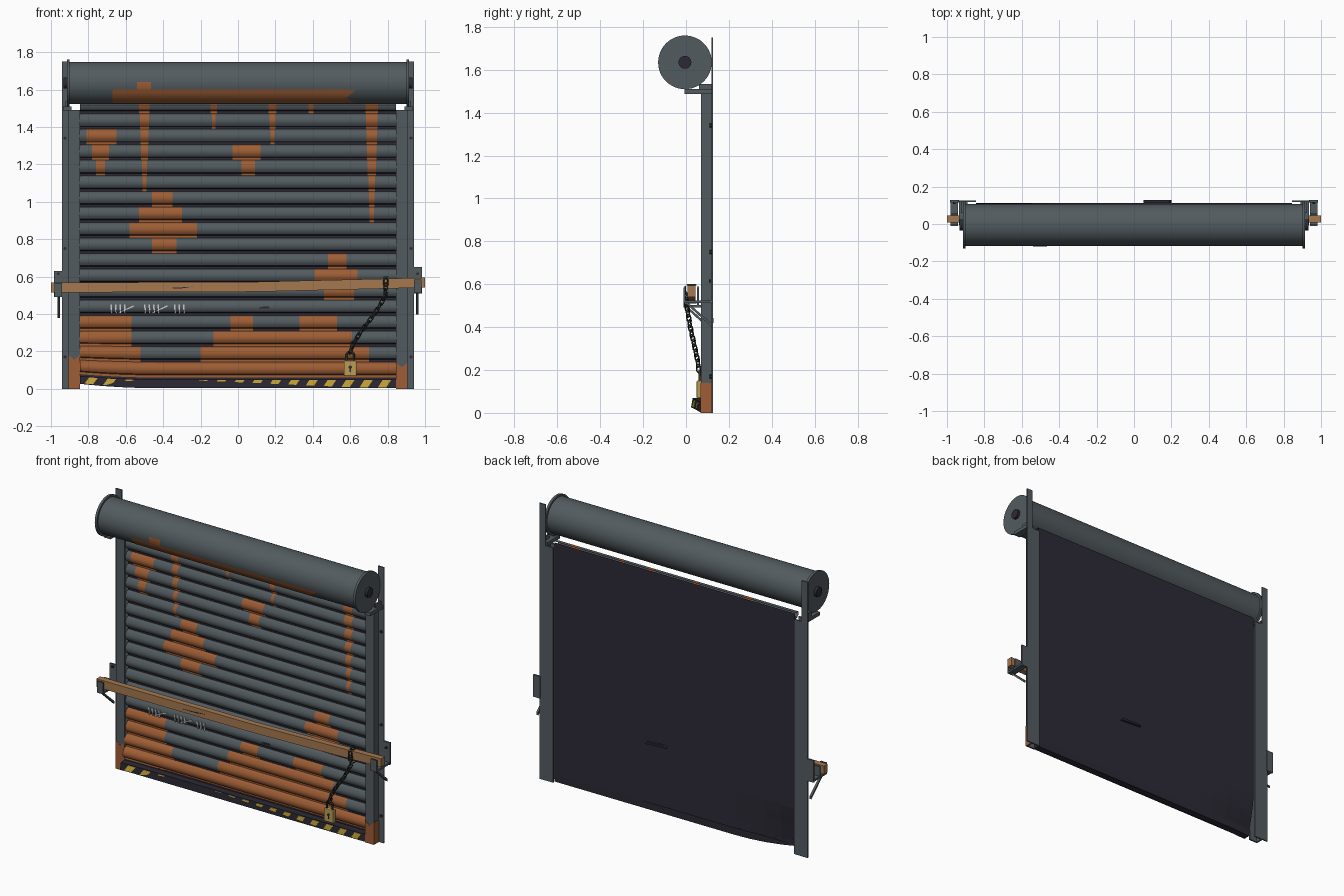
import bpy, bmesh, math
from mathutils import Vector, Matrix

if "Cube" in bpy.data.objects:
    bpy.data.objects.remove(bpy.data.objects["Cube"])


def material(name, r, g, b):
    m = bpy.data.materials.new(name)
    m.diffuse_color = (r, g, b, 1)
    m.use_nodes = True
    m.node_tree.nodes["Principled BSDF"].inputs["Base Color"].default_value = m.diffuse_color
    return m


STEEL = material("steel", .085, .105, .115)
RUST = material("rust", .34, .11, .035)
DARK = material("dark", .025, .022, .035)
YELLOW = material("hazard_yellow", .62, .40, .04)
WOOD = material("wood", .38, .19, .08)
CHALK = material("chalk", .6, .6, .58)
BRASS = material("brass", .5, .34, .09)
IRON = material("iron", .03, .035, .035)


def bend(v):
    """Bottom left corner kicked forwards and upwards."""
    t = max(0, (-v[0] - .42) / .43) ** 2 * max(0, 1 - v[2] / .27)
    return (v[0], v[1] - .046 * t, v[2] + .024 * t)


def finish(name, bm, *mats, smooth=None, recalc=True):
    if recalc:
        bmesh.ops.recalc_face_normals(bm, faces=bm.faces)
    me = bpy.data.meshes.new(name)
    bm.to_mesh(me)
    bm.free()
    for m in mats:
        me.materials.append(m)
    ob = bpy.data.objects.new(name, me)
    bpy.context.collection.objects.link(ob)
    if smooth:
        bpy.ops.object.select_all(action='DESELECT')
        ob.select_set(True)
        bpy.context.view_layer.objects.active = ob
        bpy.ops.object.shade_smooth_by_angle(angle=math.radians(smooth))
    return ob


def prism(name, pts, lo, hi, mat, axis='y', bent=False):
    """Extrude a profile: (x, z) along y, or (y, z) along x."""
    bm = bmesh.new()
    put = (lambda p, d: (p[0], d, p[1])) if axis == 'y' else (lambda p, d: (d, p[0], p[1]))
    a, b = [[bm.verts.new(bend(put(p, d)) if bent else put(p, d)) for p in pts] for d in (lo, hi)]
    bm.faces.new(a)
    bm.faces.new(b[::-1])
    for i in range(len(pts)):
        j = (i + 1) % len(pts)
        bm.faces.new((a[i], b[i], b[j], a[j]))
    return finish(name, bm, mat)


def box(name, x0, x1, y0, y1, z0, z1, mat, bevel=0):
    x0, x1 = sorted((x0, x1))
    ob = prism(name, [(x0, z0), (x1, z0), (x1, z1), (x0, z1)], y0, y1, mat)
    if bevel:
        m = ob.modifiers.new("bevel", 'BEVEL')
        m.width, m.segments = bevel, 2
    return ob


def cylinder(name, a, b, r, mat, n=16):
    a, b = Vector(a), Vector(b)
    bm = bmesh.new()
    rot = (b - a).to_track_quat('Z', 'Y').to_matrix().to_4x4()
    bmesh.ops.create_cone(bm, cap_ends=True, segments=n, radius1=r, radius2=r, depth=(b - a).length,
                          matrix=Matrix.Translation((a + b) / 2) @ rot)
    return finish(name, bm, mat, smooth=35)


def link(p, d, roll, n=12, m=6, R=.011, r=.0038, stretch=.009):
    """One stretched chain link centred on p, pointing along d."""
    rot = Vector(d).to_track_quat('X', 'Z').to_matrix() @ Matrix.Rotation(roll, 3, 'X')
    bm = bmesh.new()
    rings = []
    for i in range(n):
        u = 2 * math.pi * (i + .5) / n
        ring = []
        for k in range(m):
            w = 2 * math.pi * k / m
            q = R + r * math.cos(w)
            v = Vector((q * math.cos(u) + math.copysign(stretch, math.cos(u)), q * math.sin(u), r * math.sin(w)))
            ring.append(bm.verts.new(Vector(p) + rot @ v))
        rings.append(ring)
    for i in range(n):
        for k in range(m):
            A, B = rings[i], rings[(i + 1) % n]
            bm.faces.new((A[k], B[k], B[(k + 1) % m], A[(k + 1) % m]))
    finish("chain_link", bm, IRON, smooth=60)


# Slatted curtain: rust patches per row, then streaks that narrow downwards
PITCH, BASE, TOP, W = .083, .06, 1.52, .845
rust = {0: [(-W, W)], 1: [(-W, -.52), (-.2, .7)], 2: [(-W, -.57), (-.13, .61)],
        3: [(-W, -.57), (-.04, .08), (.33, .53)], 5: [(.46, .62)], 6: [(.41, .64)],
        7: [(.48, .58)], 8: [(-.46, -.33)], 9: [(-.58, -.22)], 10: [(-.53, -.3)],
        11: [(-.46, -.35)], 13: [(-.76, -.71), (.02, .09)],
        14: [(-.78, -.69), (-.03, .12)], 15: [(-.81, -.65)]}
for x, end, w in ((-.5, 1.05, .028), (-.13, 1.39, .018), (.185, 1.3, .022), (.39, 1.48, .014), (.715, .89, .034)):
    for k in range(18):
        z = BASE + (k + .6) * PITCH
        if z > end:
            h = w * (.3 + .7 * (z - end) / (1.52 - end))
            rust.setdefault(k, []).append((x - h, x + h))
PROFILE = [(.105, 0), (.105, .16), (.09, .22), (.08, .38), (.077, .55), (.08, .75), (.09, .92), (.105, 1)]
GRID = [-W + 2 * W * i / 16 for i in range(17)]
bm = bmesh.new()
for k in range(18):
    spans = rust.get(k, [])
    xs = sorted({round(c, 4) for s in spans for c in s} | {round(-W, 4), round(W, 4)} |
                ({round(g, 4) for g in GRID} if k < 3 else set()))
    cols = [[bm.verts.new(bend((x, y, min(TOP + .0005 * i, BASE + (k + f) * PITCH))))
             for i, (y, f) in enumerate(PROFILE)] for x in xs]
    for i in range(len(xs) - 1):
        mid = (xs[i] + xs[i + 1]) / 2
        rusty = any(a < mid < b for a, b in spans)
        for j in range(len(PROFILE) - 1):
            f = bm.faces.new((cols[i][j], cols[i + 1][j], cols[i + 1][j + 1], cols[i][j + 1]))
            f.material_index = 1 if rusty else (2 if j < 2 else 0)
finish("shutter_slats", bm, STEEL, RUST, DARK, smooth=30, recalc=False)

# Flat dark back of the curtain
bm = bmesh.new()
zs = [.045, .1, .16, .22, .28, TOP]
v = [[bm.verts.new(bend((x, .112, z))) for z in zs] for x in GRID]
for i in range(16):
    for j in range(len(zs) - 1):
        bm.faces.new((v[i][j], v[i][j + 1], v[i + 1][j + 1], v[i + 1][j]))
finish("curtain_back", bm, DARK, recalc=False)

# Bottom bar with hazard stripes
xs = GRID[::-1]
prism("bottom_bar", [(x, .003) for x in GRID] + [(x, .05) for x in xs], .068, .112, DARK, bent=True)
for i in range(17):
    x = -.82 + i * .098
    prism("hazard_stripe", [(x, .008), (x + .045, .008), (x + .07, .046), (x + .025, .046)],
          .0655, .07, YELLOW, bent=True)

# Side rails, drum end plates and beam brackets, both sides
for s in (-1, 1):
    box("rail_front_flange", s * .845, s * .905, .07, .078, 0, 1.49, STEEL)
    box("rail_web", s * .897, s * .905, .078, .12, 0, 1.49, STEEL)
    box("rail_back_flange", s * .845, s * .9, .117, .125, 0, 1.49, STEEL)
    box("wall_plate", s * .9, s * .942, .118, .126, 0, 1.75, STEEL)
    h = .14 if s > 0 else .18
    prism("rail_foot_rust", [(s * .845, 0), (s * .906, 0), (s * .906, h), (s * .875, h - .025), (s * .845, h)],
          .068, .0705, RUST)
    box("rail_foot_side_rust", s * .903, s * .907, .069, .118, 0, h, RUST)
    for z in (.17, .75, 1.34):
        cylinder("rail_bolt", (s * .925, .12, z), (s * .925, .11, z), .009, DARK, 6)
    cylinder("drum_end_plate", (s * .9, -.005, 1.635), (s * .915, -.005, 1.635), .125, STEEL, 48)
    cylinder("drum_axle", (s * .91, -.005, 1.635), (s * .932, -.005, 1.635), .03, DARK, 20)
    box("drum_bracket", s * .89, s * .935, -.008, .12, 1.488, 1.51, STEEL)
    box("drum_bracket_gusset", s * .915, s * .925, .06, .12, 1.51, 1.535, STEEL)
    dz = .01 * s
    box("beam_plate", s * .935, s * .985, .116, .127, .5 + dz, .64 + dz, STEEL)
    box("beam_arm", s * .94, s * .982, -.012, .12, .502 + dz, .514 + dz, STEEL)
    box("beam_hook_front", s * .94, s * .982, -.012, -.003, .502 + dz, .575 + dz, STEEL)
    box("beam_hook_back", s * .94, s * .982, .052, .06, .502 + dz, .575 + dz, STEEL)
    prism("beam_brace", [(-.006, .505 + dz), (.008, .505 + dz), (.122, .405 + dz), (.122, .388 + dz)],
          s * .952, s * .966, STEEL, axis='x')
    cylinder("plate_bolt", (s * .96, .116, .615), (s * .96, .108, .615), .008, DARK, 6)

# Drum and its rust
cylinder("drum", (-.9, -.005, 1.635), (.9, -.005, 1.635), .1125, STEEL, 48)


def drum_rust(a0, a1, x0, x1, tip=0):
    bm = bmesh.new()
    rows = []
    for i in range(9):
        t = math.radians(a0 + (a1 - a0) * i / 8)
        notch = tip * (1 - abs(i - 4) / 4)
        rows.append([bm.verts.new((x, -.005 - .1145 * math.cos(t), 1.635 + .1145 * math.sin(t)))
                     for x in (x0, x1 - notch)])
    for a, b in zip(rows, rows[1:]):
        bm.faces.new((a[0], a[1], b[1], b[0]))
    finish("drum_rust", bm, RUST, smooth=40, recalc=False)


drum_rust(-70, -18, -.67, .63, .05)
drum_rust(-18, 3, -.54, -.465)

# Wooden beam, slightly bowed and tilted, with a crack
lower = [(-1, .515), (-.4, .517), (.1, .519), (.6, .531), (1, .541)]
prism("wood_beam", lower + [(x, z + .053) for x, z in lower[::-1]], .008, .045, WOOD)
prism("beam_crack", [(-.4, .538), (-.3, .537), (-.24, .546), (-.31, .542)], .006, .01, DARK)

# Tally marks scratched on the slat
for n, x0 in ((4, -.68), (4, -.5), (3, -.34)):
    for i in range(n):
        x = x0 + i * .024
        prism("tally_mark", [(x, .403), (x + .008, .403), (x + .006, .45), (x - .002, .45)], .073, .081, CHALK)
    if n == 4:
        prism("tally_slash", [(x0 + .035, .405), (x0 + .043, .403), (x0 + .125, .44), (x0 + .12, .446)],
              .073, .0805, CHALK)

# Dent in the curtain
prism("dent_front", [(.11, .428), (.17, .43), (.165, .44), (.12, .438)], .074, .08, DARK)
prism("dent_back", [(.05, .43), (.2, .42), (.19, .434), (.07, .442)], .111, .128, DARK)

# Chain: loop round the beam, then down to the padlock
for p, d in (((.79, -.003, .57), (0, 0, 1)), ((.79, .026, .597), (0, 1, 0)),
             ((.79, .056, .57), (0, 0, 1)), ((.79, .026, .513), (0, 1, 0))):
    link(p, d, math.pi / 2 if d[2] else 0)
path = [Vector(p) for p in ((.79, .0, .545), (.785, .005, .49), (.73, .02, .4), (.66, .04, .31),
                            (.615, .055, .24), (.6, .06, .195))]
step, carry, count = .0285, 0, 0
for a, b in zip(path, path[1:]):
    L, d = (b - a).length, (b - a).normalized()
    while carry < L:
        link(a + d * carry, d, math.pi / 2 * (count % 2) + .3)
        carry += step
        count += 1
    carry -= L

# Padlock
box("padlock_body", .566, .634, .05, .077, .068, .15, BRASS, bevel=.005)
cu = bpy.data.curves.new("padlock_shackle", 'CURVE')
cu.dimensions, cu.bevel_depth, cu.bevel_resolution = '3D', .0055, 2
sp = cu.splines.new('POLY')
pts = [(-.02, .145)] + [(-.02 * math.cos(math.pi * i / 8), .178 + .02 * math.sin(math.pi * i / 8))
                        for i in range(9)] + [(.02, .145)]
sp.points.add(len(pts) - 1)
for q, (x, z) in zip(sp.points, pts):
    q.co = (.6 + x, .063, z, 1)
cu.materials.append(IRON)
bpy.context.collection.objects.link(bpy.data.objects.new("padlock_shackle", cu))
cylinder("keyhole", (.6, .051, .115), (.6, .048, .115), .009, DARK, 12)
box("keyhole_slot", .597, .603, .048, .051, .09, .115, DARK)
